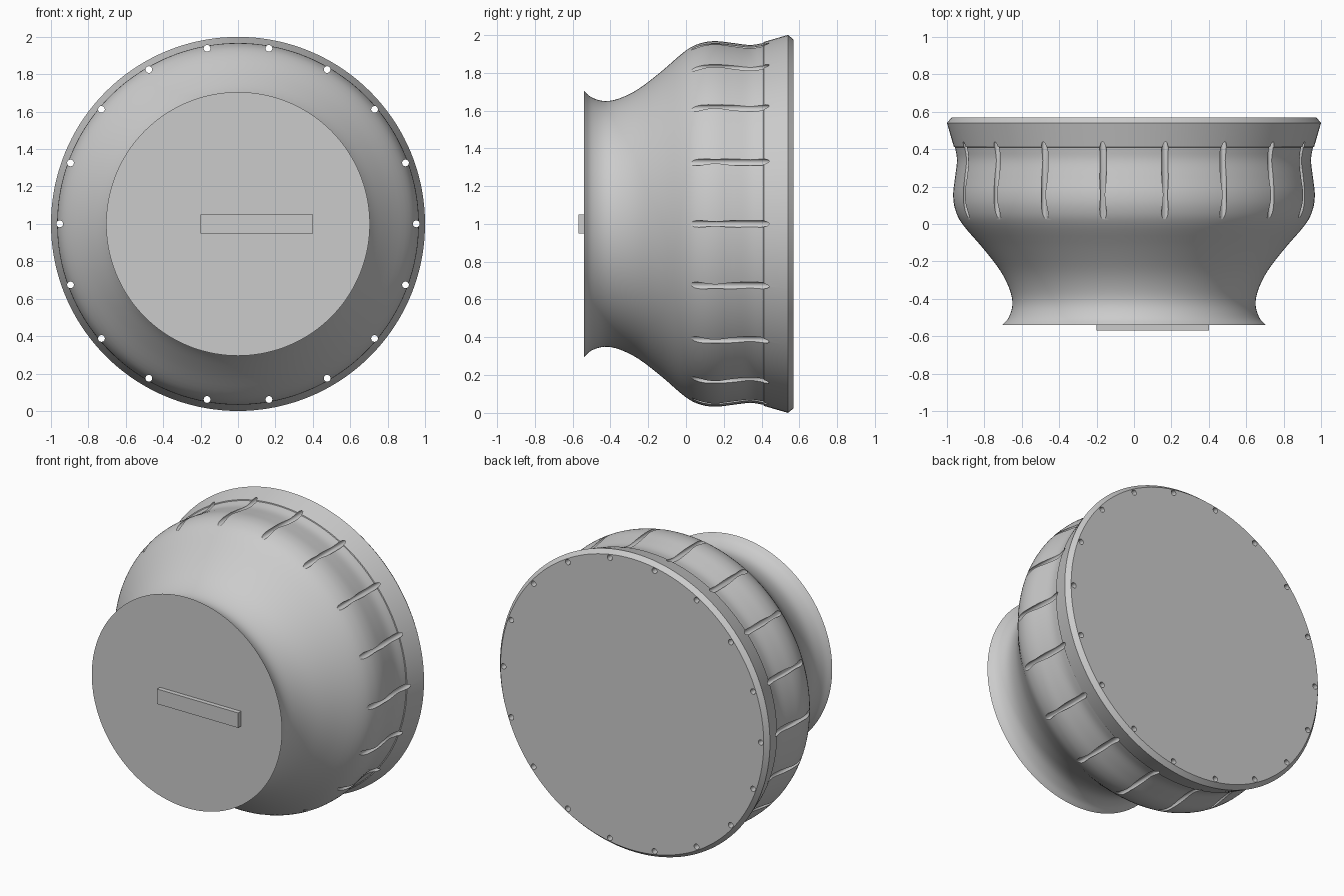
import bpy, bmesh, math
from mathutils import Matrix, Vector

if "Cube" in bpy.data.objects:
    bpy.data.objects.remove(bpy.data.objects["Cube"])

SEGMENTS = 144
CENTRE_Z = 1.0

grey = bpy.data.materials.new("light grey")
grey.diffuse_color = (0.6, 0.6, 0.6, 1)
grey.use_nodes = True
grey.node_tree.nodes["Principled BSDF"].inputs["Base Color"].default_value = grey.diffuse_color


def make_object(name, bm):
    bmesh.ops.recalc_face_normals(bm, faces=bm.faces)
    mesh = bpy.data.meshes.new(name)
    bm.to_mesh(mesh)
    bm.free()
    mesh.materials.append(grey)
    obj = bpy.data.objects.new(name, mesh)
    bpy.context.collection.objects.link(obj)
    return obj


def smooth_curve(points, steps):
    """Catmull-Rom curve through (y, radius) points."""
    pts = [Vector(p) for p in points]
    pts = [2 * pts[0] - pts[1]] + pts + [2 * pts[-1] - pts[-2]]
    out = []
    for a, b, c, d in zip(pts, pts[1:], pts[2:], pts[3:]):
        for i in range(steps):
            t = i / steps
            out.append(0.5 * (2 * b + (c - a) * t + (2 * a - 5 * b + 4 * c - d) * t ** 2
                              + (3 * b - a - 3 * c + d) * t ** 3))
    return out + [pts[-2]]


def lathe(name, profile):
    """Revolve a (y, radius) profile about the y axis and cap both ends."""
    bm = bmesh.new()
    rings = []
    for y, r in profile:
        rings.append([bm.verts.new((r * math.cos(2 * math.pi * i / SEGMENTS), y,
                                    CENTRE_Z + r * math.sin(2 * math.pi * i / SEGMENTS)))
                      for i in range(SEGMENTS)])
    for a, b in zip(rings, rings[1:]):
        for i in range(SEGMENTS):
            j = (i + 1) % SEGMENTS
            bm.faces.new((a[i], a[j], b[j], b[i]))
    bm.faces.new(rings[0])
    bm.faces.new(rings[-1])
    return make_object(name, bm)


# Bowl: flared foot, S-shaped wall, then a straight conical rim with a bevel
wall = smooth_curve([(-0.54, 0.705), (-0.5, 0.67), (-0.43, 0.65), (-0.35, 0.665),
                     (-0.25, 0.715), (-0.13, 0.807), (0.0, 0.918), (0.08, 0.957),
                     (0.16, 0.967), (0.25, 0.957), (0.34, 0.947), (0.41, 0.957)], 4)
bowl = lathe("bowl", wall + [(0.412, 0.963), (0.54, 1.0), (0.57, 0.975)])

# Ring of 18 drill holes that break out of the wall as grooves
bm = bmesh.new()
for i in range(18):
    a = math.radians(20 * i)
    place = Matrix.Translation((0.953 * math.cos(a), 0, CENTRE_Z + 0.953 * math.sin(a)))
    bmesh.ops.create_cone(bm, cap_ends=True, segments=20, radius1=0.018, radius2=0.018,
                          depth=1.4, matrix=place @ Matrix.Rotation(math.pi / 2, 4, 'X'))
drills = make_object("hole_cutter", bm)
drills.hide_render = True

cut = bowl.modifiers.new("holes", 'BOOLEAN')
cut.operation = 'DIFFERENCE'
cut.solver = 'EXACT'
cut.object = drills
bpy.context.view_layer.objects.active = bowl
bowl.select_set(True)
bpy.ops.object.modifier_apply(modifier=cut.name)
bpy.data.objects.remove(drills)
bpy.ops.object.shade_smooth_by_angle(angle=math.radians(30))

# Raised bar on the foot, off to one side
bm = bmesh.new()
bmesh.ops.create_cube(bm, size=1, matrix=Matrix.Translation((0.1, -0.55, CENTRE_Z))
                      @ Matrix.Diagonal((0.6, 0.04, 0.1, 1)))
make_object("front_bar", bm)
